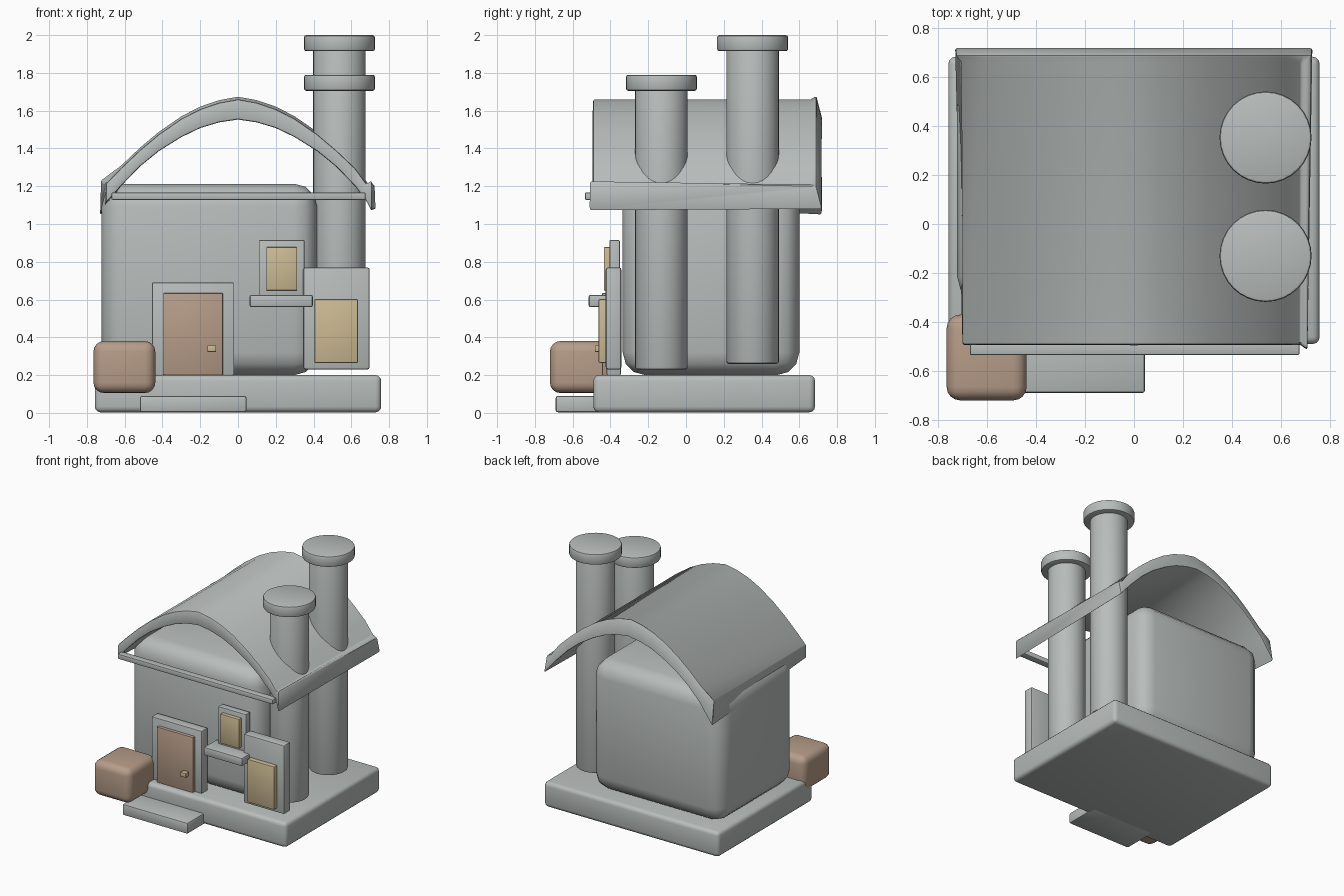
import bpy, bmesh, math

if "Cube" in bpy.data.objects:
    bpy.data.objects.remove(bpy.data.objects["Cube"])


def material(name, rgb):
    m = bpy.data.materials.new(name)
    m.use_nodes = True
    m.diffuse_color = (*rgb, 1)
    m.node_tree.nodes["Principled BSDF"].inputs["Base Color"].default_value = (*rgb, 1)
    return m


STONE = material("grey stone", (0.48, 0.515, 0.505))
WOOD = material("brown wood", (0.47, 0.335, 0.25))
GLASS = material("warm yellow", (0.60, 0.49, 0.29))


def finish(name, bm, mat, bevel=0, segments=3, angle=35):
    """Turn a bmesh into a bevelled, smooth-shaded object."""
    bmesh.ops.recalc_face_normals(bm, faces=bm.faces)
    if bevel:
        edges = [e for e in bm.edges if e.calc_face_angle(0) > math.radians(40)]
        bmesh.ops.bevel(bm, geom=edges, offset=bevel, segments=segments,
                        profile=0.5, affect='EDGES', clamp_overlap=True)
    mesh = bpy.data.meshes.new(name)
    bm.to_mesh(mesh)
    bm.free()
    mesh.materials.append(mat)
    ob = bpy.data.objects.new(name, mesh)
    bpy.context.collection.objects.link(ob)
    bpy.ops.object.select_all(action='DESELECT')
    ob.select_set(True)
    bpy.context.view_layer.objects.active = ob
    bpy.ops.object.shade_smooth_by_angle(angle=math.radians(angle))
    return ob


def box(name, x, y, z, mat, bevel=0.008, segments=2):
    """Box from its (min, max) along each axis."""
    bm = bmesh.new()
    bmesh.ops.create_cube(bm, size=1)
    for v in bm.verts:
        v.co = [(r[0] + r[1]) / 2 + c * (r[1] - r[0]) for c, r in zip(v.co, (x, y, z))]
    return finish(name, bm, mat, bevel, segments)


def cylinder(name, x, y, z0, z1, radius, bevel):
    bm = bmesh.new()
    bmesh.ops.create_cone(bm, cap_ends=True, segments=32, radius1=radius,
                          radius2=radius, depth=z1 - z0)
    bmesh.ops.translate(bm, verts=bm.verts, vec=(x, y, (z0 + z1) / 2))
    return finish(name, bm, STONE, bevel, 2)


# Ground slab, step and house body
box("base_slab", (-0.758, 0.758), (-0.49, 0.683), (0.003, 0.2), STONE, 0.03, 3)
box("front_step", (-0.52, 0.045), (-0.69, -0.4), (0.003, 0.09), STONE, 0.012)
box("house_body", (-0.722, 0.418), (-0.335, 0.60), (0.2, 1.213), STONE, 0.12, 3)

# Chimneys with caps
for label, y, bottom, top, cap in (("front", -0.13, 0.23, 1.75, 0.085),
                                   ("back", 0.353, 0.26, 1.96, 0.085)):
    cylinder(label + "_chimney", 0.537, y, bottom, top, 0.139, 0.012)
    cylinder(label + "_chimney_cap", 0.537, y, top + 0.04 - cap, top + 0.04, 0.188, 0.012)

# Curved roof: half profile of (x, top z, underside z), mirrored over the ridge
HALF = [(0, 1.66, 1.553), (0.1, 1.642, 1.538), (0.2, 1.608, 1.508), (0.3, 1.557, 1.46),
        (0.42, 1.474, 1.385), (0.52, 1.39, 1.303), (0.62, 1.295, 1.2)]
SPAN = [(-x, t, u) for x, t, u in reversed(HALF[1:])] + HALF
# Eave ends: the left one is plain, the right one dips and then turns up in a lip
FRONT = [(-0.70, 1.212, 1.11)] + SPAN + [(0.68, 1.212, 1.12), (0.708, 1.23, 1.068)]
BACK = [(-0.73, 1.215, 1.045)] + SPAN + [(0.69, 1.20, 1.12), (0.728, 1.18, 1.075)]

bm = bmesh.new()
rings = []
for (xf, tf, uf), (xb, tb, ub) in zip(FRONT, BACK):
    lip = 0.02 if abs(xf) > 0.7 else 0          # right eave runs a little further forward
    rings.append([bm.verts.new(p) for p in
                  ((xf, -0.492 - lip, tf), (xf + (xb - xf) * 0.3, 0.66, (tf + tb) / 2),
                   (xb, 0.69, tb + 0.018), (xb, 0.722, ub), (xf, -0.495 - lip, uf))])
for a, b in zip(rings, rings[1:]):
    for i in range(5):
        j = (i + 1) % 5
        bm.faces.new((a[i], a[j], b[j], b[i]))
bm.faces.new(rings[0])
bm.faces.new(rings[-1])
finish("roof", bm, STONE, 0.01, 2)
box("front_eave_beam", (-0.67, 0.675), (-0.535, -0.48), (1.128, 1.167), STONE, 0.006)

# Door with its frame and handle
box("door_frame", (-0.455, -0.02), (-0.42, -0.345), (0.2, 0.69), STONE, 0.006)
box("door", (-0.395, -0.08), (-0.445, -0.40), (0.2, 0.635), WOOD, 0.006)
box("door_handle", (-0.162, -0.116), (-0.482, -0.44), (0.323, 0.357), GLASS, 0.003)

# Upper window with sill
box("upper_window_frame", (0.11, 0.352), (-0.405, -0.35), (0.58, 0.915), STONE, 0.006)
box("upper_window_pane", (0.15, 0.313), (-0.435, -0.39), (0.648, 0.878), GLASS, 0.005)
box("window_sill", (0.062, 0.396), (-0.515, -0.35), (0.56, 0.625), STONE, 0.01)

# Lower window panel beside the house
box("lower_window_frame", (0.345, 0.697), (-0.425, -0.342), (0.23, 0.77), STONE, 0.012)
box("lower_window_pane", (0.405, 0.635), (-0.462, -0.41), (0.265, 0.602), GLASS, 0.005)

# Rounded crate at the front corner
box("crate", (-0.765, -0.438), (-0.72, -0.37), (0.105, 0.38), WOOD, 0.055, 4)
